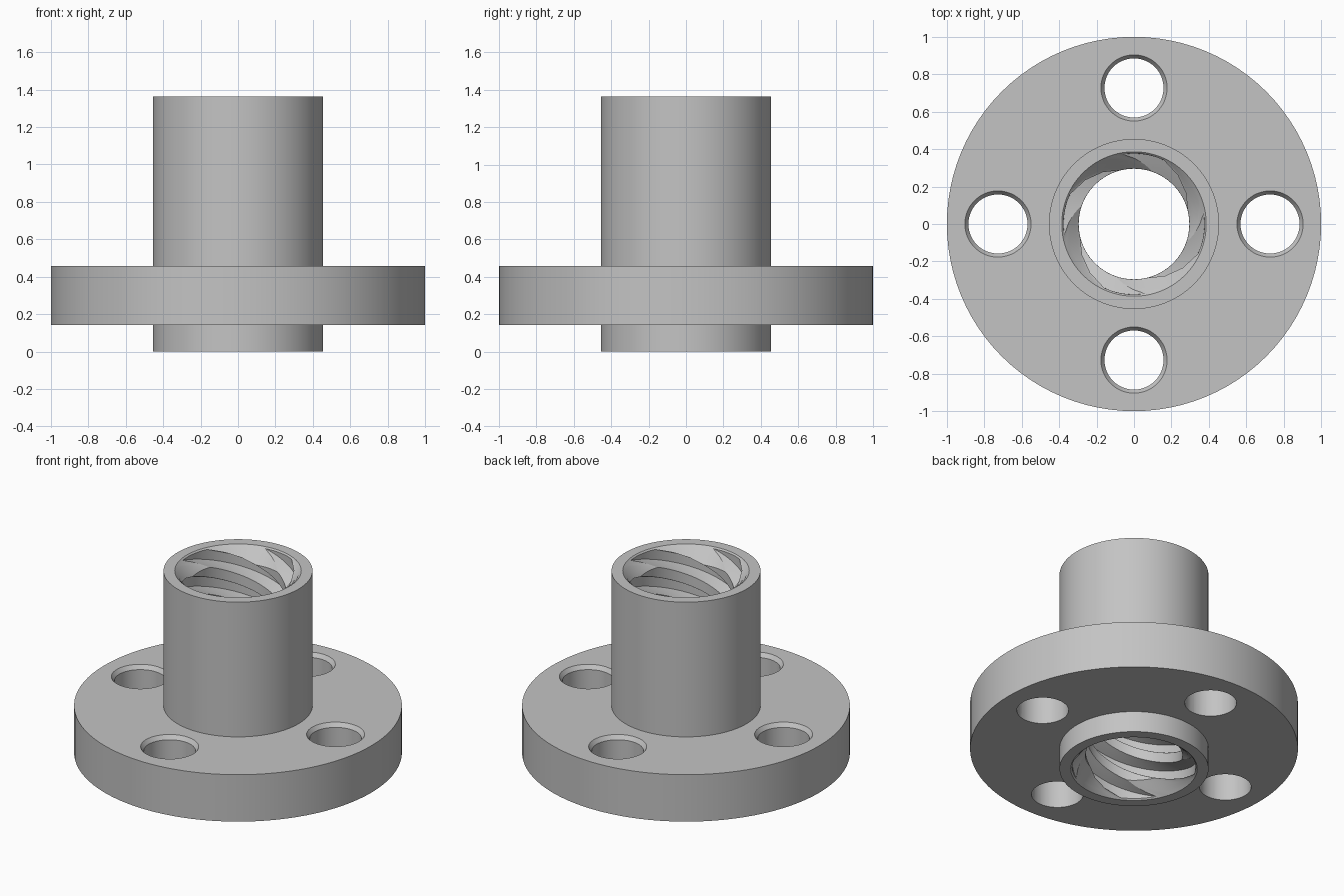
import bpy, bmesh, math

old = bpy.data.objects.get("Cube")
if old:
    bpy.data.objects.remove(old, do_unlink=True)

HEIGHT, BODY_R = 1.364, 0.4545
FLANGE_LOW, FLANGE_TOP = 0.141, 0.457
MOUTH_R, ROOT_R, CREST_R = 0.386, 0.377, 0.296
STARTS, TURNS = 4, 1.875
STEPS = 24                       # columns per thread start
COLS = STARTS * STEPS

metal = bpy.data.materials.new("grey metal")
metal.use_nodes = True
colour = (0.55, 0.55, 0.55, 1)
metal.diffuse_color = colour
metal.node_tree.nodes["Principled BSDF"].inputs["Base Color"].default_value = colour


def finish(bm, name):
    bmesh.ops.recalc_face_normals(bm, faces=bm.faces)
    mesh = bpy.data.meshes.new(name)
    bm.to_mesh(mesh)
    bm.free()
    mesh.materials.append(metal)
    ob = bpy.data.objects.new(name, mesh)
    bpy.context.collection.objects.link(ob)
    return ob


def smooth(ob):
    bpy.ops.object.select_all(action='DESELECT')
    ob.select_set(True)
    bpy.context.view_layer.objects.active = ob
    bpy.ops.object.shade_smooth_by_angle(angle=math.radians(28))


def polar(r, a, z, x=0, y=0):
    return (x + r * math.cos(a), y + r * math.sin(a), z)


def lathe(name, profile, sides, x=0, y=0, closed=False):
    """Revolve a profile of (radius, height); close it into a ring or cap both ends."""
    bm = bmesh.new()
    rings = [[bm.verts.new(polar(r, math.tau * i / sides, z, x, y)) for i in range(sides)]
             for r, z in profile]
    pairs = list(zip(rings, rings[1:]))
    if closed:
        pairs.append((rings[-1], rings[0]))
    else:
        bm.faces.new(rings[0])
        bm.faces.new(rings[-1])
    for a, b in pairs:
        for i in range(sides):
            j = (i + 1) % sides
            bm.faces.new((a[i], a[j], b[j], b[i]))
    return finish(bm, name)


# Flange: a thick ring whose inner edge is buried in the body wall
flange = lathe("flange", [(1, FLANGE_LOW), (1, FLANGE_TOP), (0.42, FLANGE_TOP),
                          (0.42, FLANGE_LOW)], COLS, closed=True)

# Four bolt holes, chamfered on the upper side
for k in range(4):
    a = k * math.pi / 2
    cutter = lathe("bolt_hole_cutter",
                   [(0.158, 0), (0.158, FLANGE_TOP - 0.027),
                    (0.177, FLANGE_TOP), (0.177, FLANGE_TOP + 0.1)],
                   48, 0.727 * math.cos(a), 0.727 * math.sin(a))
    cutter.hide_render = True
    cut = flange.modifiers.new("bolt_hole", 'BOOLEAN')
    cut.operation, cut.solver, cut.object = 'DIFFERENCE', 'EXACT', cutter
    bpy.context.view_layer.objects.active = flange
    bpy.ops.object.modifier_apply(modifier=cut.name)
    bpy.data.objects.remove(cutter, do_unlink=True)
smooth(flange)


def thread_radius(step):
    """Trapezoid thread: crest, flank, root, flank."""
    if step <= 9:
        return CREST_R
    if step < 12:
        return CREST_R + (ROOT_R - CREST_R) * (step - 9) / 3
    if step <= 21:
        return ROOT_R
    return ROOT_R - (ROOT_R - CREST_R) * (step - 21) / 3


# Body: columns follow the helix from the lower rim, through the bore, to the upper rim
bm = bmesh.new()
start = math.radians(70) - math.tau * TURNS * (HEIGHT - 0.09) / HEIGHT
columns = []
for i in range(COLS):
    r = thread_radius(i % STEPS)
    d = MOUTH_R - r              # depth of the 45 degree mouth chamfer
    points = [(BODY_R, 0)]
    points += [(MOUTH_R - d * k / 4, d * k / 4) for k in range(4)]
    points += [(r, d + (HEIGHT - 2 * d) * k / 160) for k in range(161)]
    points += [(MOUTH_R - d * k / 4, HEIGHT - d * k / 4) for k in (3, 2, 1, 0)]
    points.append((BODY_R, HEIGHT))
    columns.append([bm.verts.new(polar(
        pr, start + math.tau * (i / COLS + TURNS * z / HEIGHT), z)) for pr, z in points])

shift = round(TURNS * COLS)      # columns the helix advances over the full height
for i in range(COLS):
    a, b = columns[i], columns[(i + 1) % COLS]
    for k in range(len(a) - 1):
        bm.faces.new((a[k], b[k], b[k + 1], a[k + 1]))
    low_a, low_b = columns[(i + shift) % COLS], columns[(i + shift + 1) % COLS]
    bm.faces.new((a[-1], b[-1], low_b[0], low_a[0]))
smooth(finish(bm, "threaded_body"))
